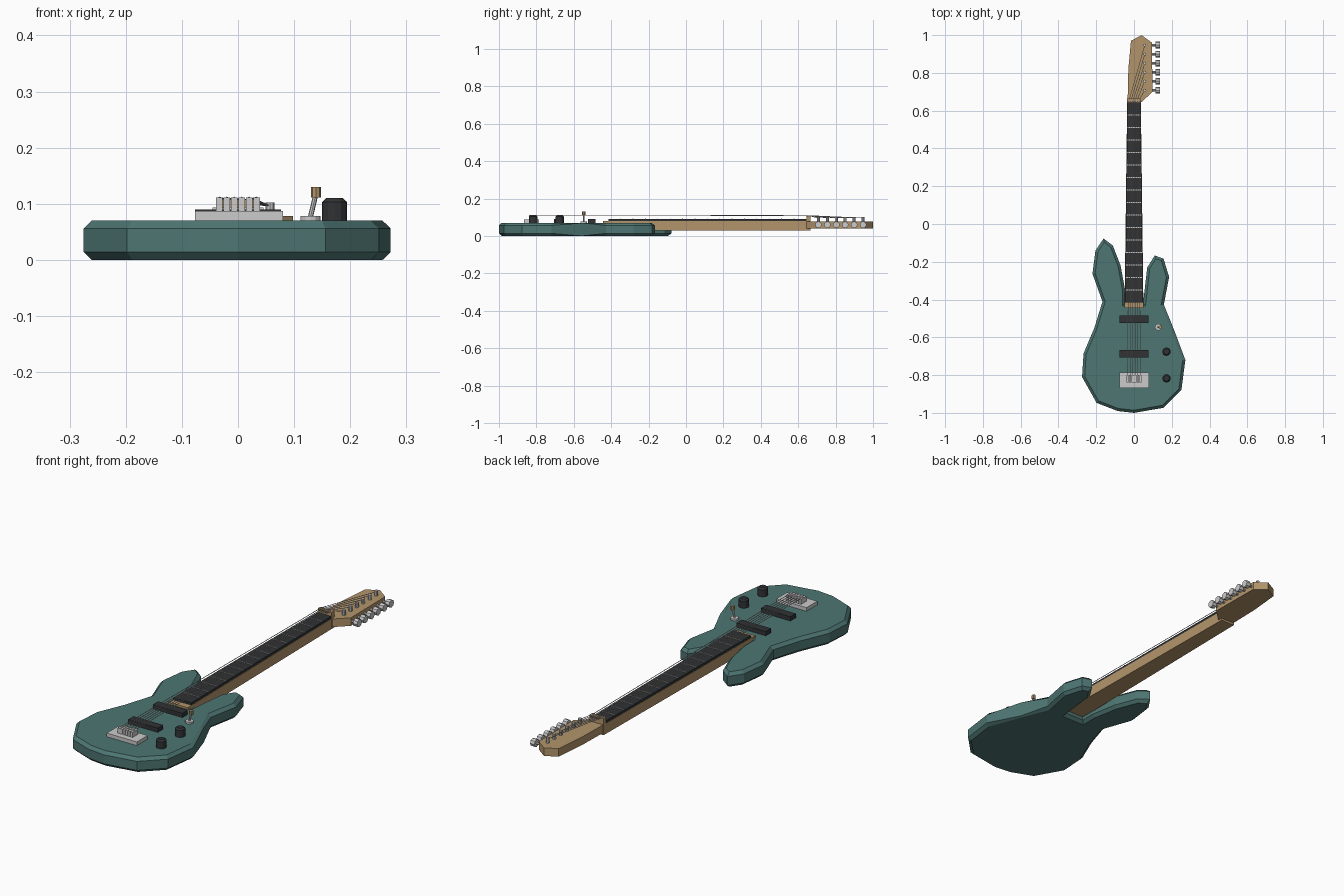
import bpy, bmesh
from mathutils import Vector

if "Cube" in bpy.data.objects:
    bpy.data.objects.remove(bpy.data.objects["Cube"])


def material(name, rgb):
    m = bpy.data.materials.new(name)
    m.diffuse_color = (*rgb, 1)
    m.use_nodes = True
    m.node_tree.nodes["Principled BSDF"].inputs["Base Color"].default_value = m.diffuse_color
    return m


TEAL = material("teal_paint", (0.075, 0.18, 0.17))
WOOD = material("maple", (0.45, 0.30, 0.15))
DARK = material("black", (0.03, 0.032, 0.035))


def finish(bm, name, mat=None):
    bmesh.ops.recalc_face_normals(bm, faces=bm.faces)
    me = bpy.data.meshes.new(name)
    bm.to_mesh(me)
    bm.free()
    ob = bpy.data.objects.new(name, me)
    bpy.context.collection.objects.link(ob)
    if mat:
        me.materials.append(mat)
    return ob


def slab(name, outline, z0, z1, mat=None, chamfer=0.0):
    """Extrude a plan outline, optionally chamfering the top and bottom rims."""
    bm = bmesh.new()
    face = bm.faces.new([bm.verts.new((x, y, z0)) for x, y in outline])
    ext = bmesh.ops.extrude_face_region(bm, geom=[face])
    for v in ext["geom"]:
        if isinstance(v, bmesh.types.BMVert):
            v.co.z = z1
    if chamfer:
        rim = [e for e in bm.edges if abs(e.verts[0].co.z - e.verts[1].co.z) < 1e-6]
        bmesh.ops.bevel(bm, geom=rim, offset=chamfer, segments=1, affect='EDGES')
    return finish(bm, name, mat)


def box(name, x0, x1, y0, y1, z0, z1, mat=None):
    return slab(name, [(x0, y0), (x1, y0), (x1, y1), (x0, y1)], z0, z1, mat)


def rod(name, a, b, r, mat=None, sides=8, chamfer=0.0):
    """Cylinder between two points, optionally chamfered at the far end."""
    a, b = Vector(a), Vector(b)
    d = b - a
    bm = bmesh.new()
    bmesh.ops.create_cone(bm, cap_ends=True, segments=sides, radius1=r, radius2=r, depth=d.length)
    if chamfer:
        rim = [e for e in bm.edges if all(v.co.z > 0 for v in e.verts)]
        bmesh.ops.bevel(bm, geom=rim, offset=chamfer, segments=1, affect='EDGES')
    ob = finish(bm, name, mat)
    ob.location = (a + b) / 2
    ob.rotation_euler = d.to_track_quat('Z', 'Y').to_euler()
    return ob


# Body with two horns and a neck pocket
slab("body", [
    (-0.198, -0.947), (-0.087, -0.99), (0.0, -1.0), (0.156, -0.973), (0.251, -0.878), (0.272, -0.72),
    (0.21, -0.555), (0.158, -0.427), (0.186, -0.28), (0.156, -0.183), (0.11, -0.167),
    (0.07, -0.23), (0.048, -0.42), (-0.047, -0.42), (-0.047, -0.35), (-0.071, -0.22),
    (-0.112, -0.114), (-0.161, -0.077), (-0.204, -0.14), (-0.22, -0.263), (-0.167, -0.411),
    (-0.21, -0.55), (-0.267, -0.685), (-0.275, -0.81)], 0, 0.07, TEAL, 0.014)

# Neck, fingerboard, headstock and nut
slab("neck", [(-0.05, -0.445), (0.05, -0.445), (0.036, 0.665), (-0.036, 0.665)], 0.03, 0.079, WOOD)
slab("fingerboard", [(-0.047, -0.415), (0.047, -0.415), (0.035, 0.643), (-0.035, 0.643)],
     0.079, 0.09, DARK)
slab("headstock", [(-0.034, 0.645), (0.04, 0.645), (0.098, 0.70), (0.095, 0.96),
                   (0.04, 1.0), (-0.016, 0.97), (-0.03, 0.82)], 0.04, 0.078, WOOD)
box("nut", -0.036, 0.036, 0.645, 0.665, 0.078, 0.108, WOOD)

# Frets follow the taper of the fingerboard
FRETS = 16
for i in range(1, FRETS):
    t = i / FRETS
    y, w = 0.643 - 1.058 * t, 0.034 + 0.012 * t
    box(f"fret_{i}", -w, w, y - 0.002, y + 0.002, 0.089, 0.093)

# Pickups and bridge plate
for name, y in (("neck_pickup", -0.504), ("bridge_pickup", -0.687)):
    box(name, -0.077, 0.077, y - 0.02, y + 0.02, 0.069, 0.09, DARK)
box("bridge_plate", -0.077, 0.08, -0.867, -0.787, 0.069, 0.087)

# Saddle, string and tuner for each of the six strings
for i in range(6):
    k = i - 2.5
    xb, xn = k * 0.0134, k * 0.0105
    yt = 0.947 - i * 0.0478
    box(f"saddle_{i}", xb - 0.0055, xb + 0.0055, -0.84, -0.80, 0.087, 0.111)
    rod(f"string_{i}", (xb, -0.825, 0.111), (xn, 0.655, 0.109), 0.0016, sides=6)
    rod(f"headstock_string_{i}", (xn, 0.655, 0.109), (0.057, yt, 0.096), 0.0016, sides=6)
    rod(f"tuner_post_{i}", (0.057, yt, 0.075), (0.057, yt, 0.102), 0.008)
    rod(f"tuner_shaft_{i}", (0.085, yt, 0.06), (0.118, yt, 0.06), 0.006)
    rod(f"tuner_button_{i}", (0.115, yt, 0.06), (0.137, yt, 0.06), 0.018)

# Control knobs
for name, y in (("volume_knob", -0.676), ("tone_knob", -0.817)):
    rod(name, (0.172, y, 0.069), (0.172, y, 0.11), 0.0225, DARK, 12, 0.007)

# Selector switch
rod("switch_base", (0.129, -0.546, 0.069), (0.129, -0.546, 0.078), 0.018, sides=12)
rod("switch_lever", (0.129, -0.546, 0.076), (0.138, -0.546, 0.114), 0.0045)
rod("switch_tip", (0.139, -0.546, 0.111), (0.139, -0.546, 0.13), 0.009, WOOD)
